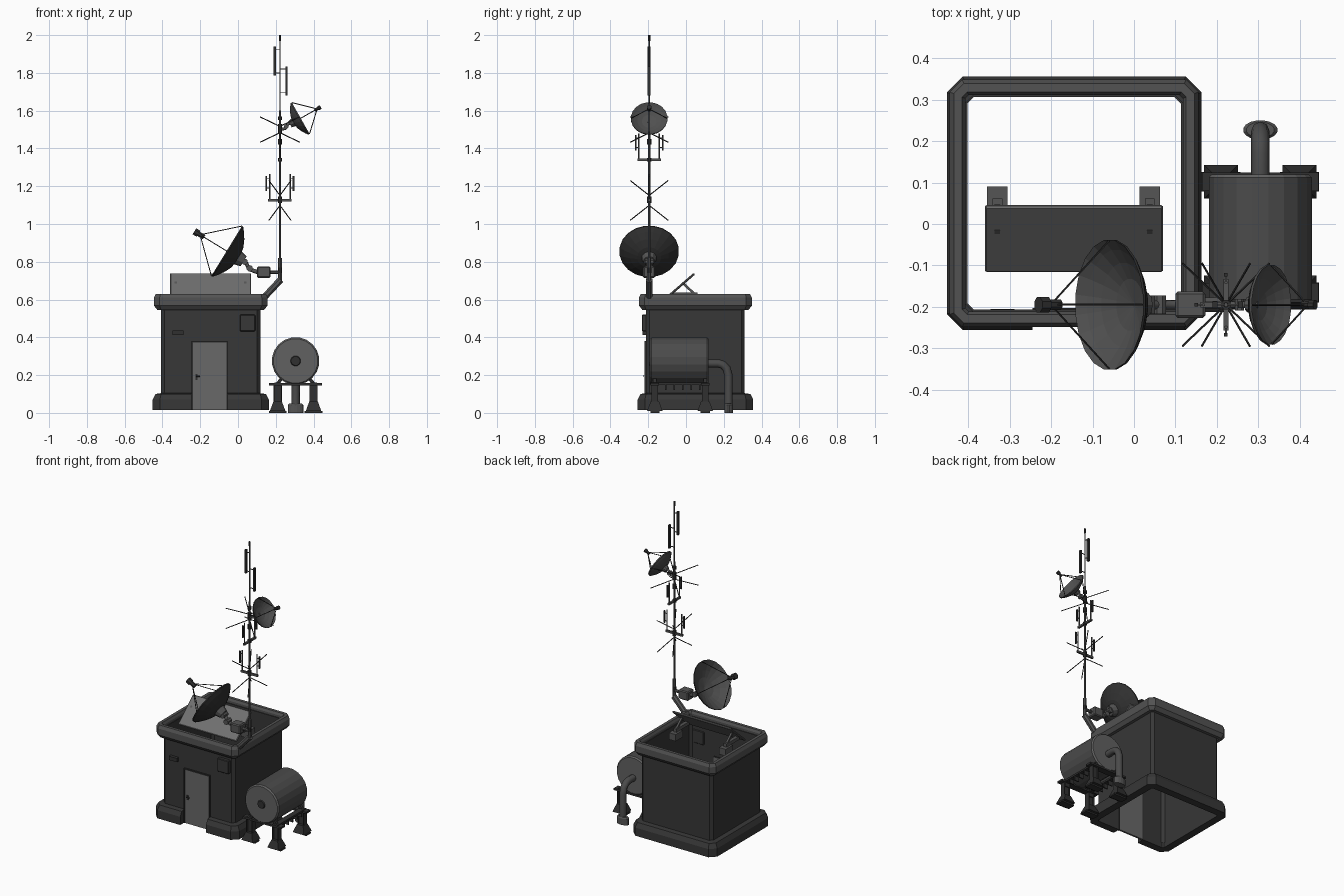
import bpy, bmesh, math
from mathutils import Vector, Matrix

if "Cube" in bpy.data.objects:
    bpy.data.objects.remove(bpy.data.objects["Cube"])


def material(name, v):
    m = bpy.data.materials.new(name)
    m.use_nodes = True
    m.diffuse_color = (v, v, v, 1)
    m.node_tree.nodes["Principled BSDF"].inputs["Base Color"].default_value = (v, v, v, 1)
    return m


WALL = material("charcoal wall", .038)
TRIM = material("grey concrete trim", .085)
DOOR = material("light door grey", .14)
PANEL = material("pale panel grey", .16)
CAP = material("tank end grey", .12)
TANK = material("tank side grey", .07)
STEEL = material("mast steel", .09)
DARK = material("dark iron", .03)
DISH = material("dish inner grey", .08)


def finish(name, bm, *mats):
    bmesh.ops.recalc_face_normals(bm, faces=bm.faces)
    me = bpy.data.meshes.new(name)
    bm.to_mesh(me)
    bm.free()
    for m in mats:
        me.materials.append(m)
    ob = bpy.data.objects.new(name, me)
    bpy.context.collection.objects.link(ob)
    return ob


def box(name, lo, hi, mat, bevel=0):
    lo, hi = Vector(lo), Vector(hi)
    bm = bmesh.new()
    size = Matrix.Diagonal((*(hi - lo), 1))
    bmesh.ops.create_cube(bm, size=1, matrix=Matrix.Translation((lo + hi) / 2) @ size)
    if bevel:
        bmesh.ops.bevel(bm, geom=bm.edges[:], offset=bevel, segments=1, affect='EDGES')
    return finish(name, bm, mat)


def skin(bm, rings, loop_rings=False, cap=True):
    n = len(rings[0])
    count = len(rings) if loop_rings else len(rings) - 1
    for i in range(count):
        a, b = rings[i], rings[(i + 1) % len(rings)]
        for j in range(n):
            k = (j + 1) % n
            bm.faces.new((a[j], a[k], b[k], b[j]))
    if cap and not loop_rings:
        bm.faces.new(rings[0])
        bm.faces.new(rings[-1])


def lathe(name, profile, loc, axis, n, *mats, rule=None):
    """Turn (radius, height) points about an axis."""
    axis = Vector(axis).normalized()
    place = Matrix.Translation(loc) @ axis.to_track_quat('Z', 'Y').to_matrix().to_4x4()
    bm = bmesh.new()
    rings = []
    for r, h in profile:
        angles = [math.tau * (j + .5) / n for j in range(n)]
        rings.append([bm.verts.new(place @ Vector((r * math.cos(a), r * math.sin(a), h))) for a in angles])
    skin(bm, rings)
    bmesh.ops.recalc_face_normals(bm, faces=bm.faces)
    if rule:
        for f in bm.faces:
            f.material_index = int(rule(f.normal.dot(axis)))
    return finish(name, bm, *mats)


def rod(name, a, b, r, mat, n=6):
    a, b = Vector(a), Vector(b)
    return lathe(name, [(r, 0), (r, (b - a).length)], a, b - a, n, mat)


def pipe(name, points, r, mat):
    cu = bpy.data.curves.new(name, 'CURVE')
    cu.dimensions, cu.bevel_depth, cu.bevel_resolution, cu.use_fill_caps = '3D', r, 2, True
    s = cu.splines.new('POLY')
    s.points.add(len(points) - 1)
    for p, co in zip(s.points, points):
        p.co = (*co, 1)
    cu.materials.append(mat)
    ob = bpy.data.objects.new(name, cu)
    bpy.context.collection.objects.link(ob)


# Hut: profiles swept round a rectangle with clipped corners
X0, X1, Y0, Y1 = -.407, .118, -.211, .311
DL, DR = -.245, -.055


def corners(c):
    t = math.tan(math.pi / 8)
    return [(X1 - c, Y0, t, -1), (X1, Y0 + c, 1, -t), (X1, Y1 - c, 1, t), (X1 - c, Y1, t, 1),
            (X0 + c, Y1, -t, 1), (X0, Y1 - c, -1, t), (X0, Y0 + c, -1, -t), (X0 + c, Y0, -t, -1)]


def sweep(name, path, profile, mat, closed):
    bm = bmesh.new()
    rings = [[bm.verts.new((x + u * o, y + v * o, z)) for o, z in profile] for x, y, u, v in path]
    skin(bm, rings, closed)
    return finish(name, bm, mat)


def gap(c):
    return [(DR, Y0, 0, -1)] + corners(c) + [(DL, Y0, 0, -1)]


sweep("hut_walls", gap(.018), [(0, .05), (0, .6), (-.005, .6), (-.005, .05)], WALL, False)
sweep("hut_plinth", gap(.012), [(-.005, .016), (.045, .016), (.045, .07), (.03, .1), (-.005, .105)], WALL, False)
sweep("roof_rim", corners(.008), [(0, .545), (.02, .545), (.038, .568), (.038, .61),
                                  (.028, .63), (.008, .63), (0, .615)], TRIM, True)
box("wall_over_door", (DL, Y0, .375), (DR, Y0 + .005, .6), WALL)
box("door", (DL + .005, Y0 - .004, .016), (DR - .005, Y0 + .008, .373), DOOR)
for x in (DL, DR - .006):
    box("door_jamb", (x, Y0 - .01, .016), (x + .006, Y0 + .008, .38), DARK)
box("door_lintel", (DL, Y0 - .01, .372), (DR, Y0 + .008, .38), DARK)
box("door_handle_plate", (-.225, Y0 - .008, .175), (-.215, Y0, .205), DARK)
rod("door_handle", (-.222, Y0 - .014, .195), (-.2, Y0 - .014, .195), .004, DARK)
box("wall_vent", (-.347, Y0 - .02, .412), (-.288, Y0 + .006, .437), DARK)
box("wall_cabinet", (.01, Y0 - .022, .432), (.092, Y0 + .01, .52), WALL, .004)

# Tilted roof panel and its brackets
slab = box("tilted_panel", (-.215, -.105, -.006), (.215, .105, .006), PANEL, .004)
slab.location = (-.145, -.035, .668)
slab.rotation_euler.x = math.radians(41)
for x in (-.33, .038):
    box("panel_foot", (x - .025, .015, .57), (x + .025, .09, .615), STEEL)
    box("panel_rail", (x - .012, -.075, .615), (x + .012, .062, .637), STEEL)
    rod("panel_strut", (x, .045, .63), (x, -.02, .69), .009, STEEL, 4)

# Fuel tank lying along y
TX, TZ, TR = .305, .275, .126
lathe("tank", [(TR - .008, 0), (TR, .008), (TR, .302), (TR - .008, .31)], (TX, -.19, TZ), (0, 1, 0), 20,
      TANK, CAP, rule=lambda d: abs(d) > .5)
lathe("tank_port", [(.028, 0), (.024, .008)], (TX, -.189, TZ), (0, -1, 0), 12, DARK)
for side in (-1, 1):
    sx = TX + side * .095
    box("tank_rail", (sx - .018, -.19, .15), (sx + .018, .118, .162), DARK)
    for i in range(6):
        y = -.155 + i * .045
        box("rail_rib", (sx - .016, y, .12), (sx + .016, y + .007, .152), DARK)
    for y in (-.165, .102):
        box("foot_plate", (sx - .047, y - .024, 0), (sx + .047, y + .024, .01), DARK)
        foot = lathe("leg_foot", [(.058, .01), (.032, .06)], (sx, y, 0), (0, 0, 1), 4, DARK)
        box("leg_web", (sx - .02, y - .005, .05), (sx + .02, y + .005, .15), DARK)
        for e in (-.022, .018):
            box("leg_flange", (sx + e, y - .018, .05), (sx + e + .004, y + .018, .15), DARK)
for y in (-.165, .102):
    box("cross_beam", (TX - .14, y - .022, .145), (TX + .14, y + .022, .157), DARK)
    for side in (-1, 1):
        rod("tank_cradle", (TX + side * .1, y, .15), (TX + side * .075, y, .18), .012, DARK, 4)

# Outlet pipe and its foot
pipe("outlet_pipe", [(TX, .1, .262), (TX, .17, .262), (TX, .195, .255), (TX, .215, .235),
                     (TX, .225, .2), (TX, .225, .04)], .022, TANK)
foot = lathe("pipe_foot", [(.042, 0), (.042, .042), (.034, .05)], (0, 0, 0), (0, 0, 1), 16, STEEL)
foot.location = (TX, .227, 0)
foot.scale.y = .56

# Mast
MX, MY = .222, -.195
C = Vector((MX, MY, 0))


def at(x, y, z):
    return C + Vector((x, y, z))


rod("mast_brace", at(-.085, 0, .61), at(.004, 0, .705), .019, STEEL, 8)
rod("mast_base", at(0, 0, .69), at(0, 0, .82), .011, STEEL, 8)
rod("mast_pole", at(0, 0, .8), at(0, 0, 1.6), .0065, STEEL, 8)
rod("mast_tip", at(0, 0, 1.6), at(0, 0, 2), .004, STEEL)
rod("mast_end_cap", at(0, 0, 1.97), at(0, 0, 2), .006, DARK)
for z, h in ((1.11, .035), (1.33, .02), (1.42, .03), (1.48, .05), (1.55, .02), (.74, .03)):
    rod("mast_collar", at(0, 0, z), at(0, 0, z + h), .012, DARK, 8)

# Crossed whip rods
for z, dx, dy, dz in ((1.125, .058, .1, .105), (1.5, .105, .1, .067)):
    for i in range(8):
        s = [1 if i >> k & 1 else -1 for k in range(3)]
        tip = at(s[0] * dx, s[1] * dy, z + s[2] * dz)
        rod("whip_rod", at(0, 0, z + s[2] * dz * .25), tip, .0028, DARK, 5)

# Cross arms carrying upright antennas
for z, d in ((1.125, Vector((1, 0, 0))), (1.34, Vector((0, 1, 0)))):
    rod("cross_arm", at(0, 0, z) - d * .062, at(0, 0, z) + d * .062, .009, STEEL, 4)
    for s in (-1, 1):
        p = at(0, 0, z) + d * s * .054
        rod("antenna_post", p, p + Vector((0, 0, .14)), .004, STEEL)
        q = p + d * s * .018
        rod("antenna_panel", q + Vector((0, 0, .05)), q + Vector((0, 0, .13)), .006, DARK, 4)
        for h in (.065, .115):
            rod("antenna_clip", p + Vector((0, 0, h)), q + Vector((0, 0, h)), .003, STEEL, 4)

# Upper side antennas
for x, z0, z1 in ((-.027, 1.785, 1.94), (.035, 1.68, 1.835)):
    box("side_antenna", at(x - .006, -.008, z0), at(x + .006, .008, z1), DARK)
    for z in (z0 + .015, z1 - .015):
        rod("side_antenna_arm", at(0, 0, z), at(x, 0, z), .003, STEEL, 4)


# Dishes: bowl, feed horn and four stays
def dish(name, centre, axis, r, depth, reach, outer):
    centre, axis = Vector(centre), Vector(axis).normalized()
    steps = [.04, .4, .65, .85, 1]
    inner = [(r * t, depth * (t * t - 1)) for t in steps]
    back = [(r * t, depth * (t * t - 1) - .007) for t in reversed(steps)]
    lathe(name + "_bowl", inner + back, centre, axis, 20, outer, DISH, rule=lambda d: d > .1)
    feed = centre + axis * reach
    k = r / .158
    lathe(name + "_feed", [(.014 * k, -.025 * k), (.014 * k, .01 * k), (.02 * k, .01 * k), (.02 * k, .035 * k)],
          feed, axis, 8, DARK)
    side = Vector((0, 1, 0))
    for v in (side, -side, side.cross(axis), -side.cross(axis)):
        rod(name + "_stay", centre + v * r * .98, feed, .0025, DARK, 5)
    lathe(name + "_hub", [(.03 * k, -.025 * k), (.04 * k, .01)], centre - axis * (depth + .01), axis, 10, STEEL)


dish("large_dish", (-.06, MY, .857), (-.85, 0, .52), .158, .07, .165, DARK)
dish("small_dish", (.332, MY, 1.56), (.87, 0, .49), .097, .04, .1, TANK)

# Dish mounts
rod("motor_arm", at(0, 0, .745), (.16, MY, .745), .01, STEEL, 8)
box("motor_housing", (.1, MY - .032, .715), (.172, MY + .032, .775), STEEL, .006)
pipe("large_dish_link", [(.105, MY, .745), (.06, MY, .76), (.045, MY, .79), (.0, MY, .815)], .011, STEEL)
for x, z in ((.062, .765), (.035, .8)):
    rod("link_joint", (x, MY - .022, z), (x, MY + .022, z), .017, STEEL, 8)
pipe("small_dish_link", [(MX, MY, 1.5), (.25, MY, 1.505), (.265, MY, 1.53), (.3, MY, 1.54)], .008, STEEL)
rod("small_link_joint", (.255, MY - .014, 1.515), (.255, MY + .014, 1.515), .012, STEEL, 8)
